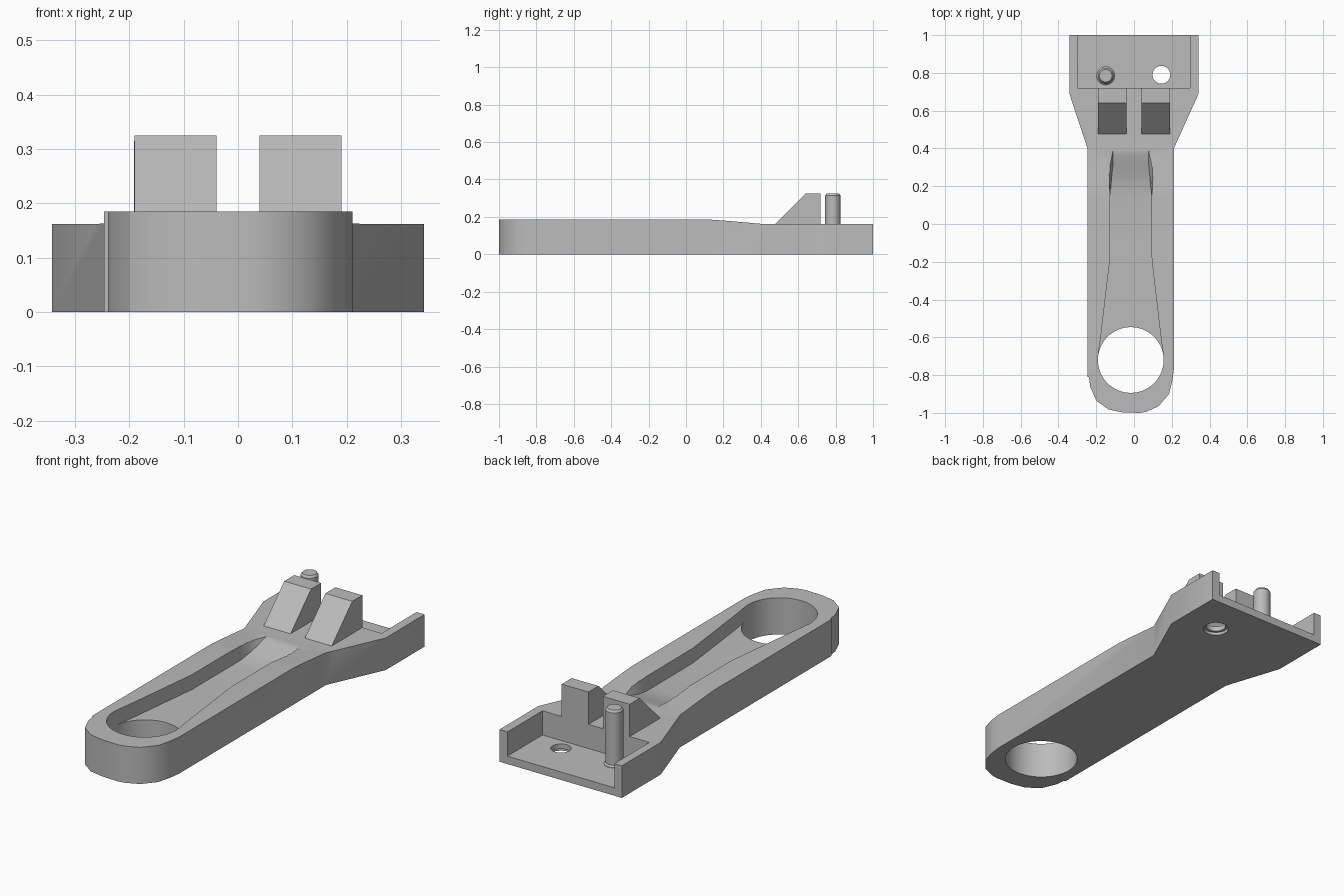
import bpy, bmesh, math
from mathutils import Vector

old = bpy.data.objects.get("Cube")
if old:
    bpy.data.objects.remove(old)

grey = bpy.data.materials.new("plain grey")
grey.use_nodes = True
colour = (0.5, 0.5, 0.5, 1)
grey.diffuse_color = colour
grey.node_tree.nodes["Principled BSDF"].inputs["Base Color"].default_value = colour


def loft(name, rings):
    """Closed solid through rings that have equal point counts."""
    bm = bmesh.new()
    loops = [[bm.verts.new(p) for p in ring] for ring in rings]
    n = len(loops[0])
    for a, b in zip(loops, loops[1:]):
        for i in range(n):
            j = (i + 1) % n
            bm.faces.new((a[i], a[j], b[j], b[i]))
    bm.faces.new(loops[0])
    bm.faces.new(loops[-1])
    bmesh.ops.recalc_face_normals(bm, faces=bm.faces)
    mesh = bpy.data.meshes.new(name)
    bm.to_mesh(mesh)
    bm.free()
    mesh.materials.append(grey)
    obj = bpy.data.objects.new(name, mesh)
    bpy.context.collection.objects.link(obj)
    return obj


def plate(name, outline, z0, z1):
    return loft(name, [[(x, y, z) for x, y in outline] for z in (z0, z1)])


def side_prism(name, profile, x0, x1):
    return loft(name, [[(x, y, z) for y, z in profile] for x in (x0, x1)])


def turned(name, x, y, profile, sides=48):
    """Round part from (radius, height) pairs."""
    angles = [math.tau * i / sides for i in range(sides)]
    return loft(name, [[(x + r * math.cos(a), y + r * math.sin(a), z) for a in angles]
                       for r, z in profile])


def combine(target, tool, operation):
    mod = target.modifiers.new(operation.lower(), 'BOOLEAN')
    mod.operation = operation
    mod.solver = 'EXACT'
    mod.object = tool
    bpy.context.view_layer.objects.active = target
    bpy.ops.object.modifier_apply(modifier=mod.name)
    bpy.data.objects.remove(tool)


# Arm: rounded nose, long parallel sides, flared rear
outline = [(0.342, 1), (-0.342, 1), (-0.342, 0.69), (-0.246, 0.40), (-0.246, -0.81),
           (-0.238, -0.81), (-0.232, -0.86), (-0.2, -0.935), (-0.135, -0.982),
           (-0.062, -0.997), (0.03, -1), (0.065, -0.994), (0.13, -0.965),
           (0.185, -0.9), (0.203, -0.83), (0.211, -0.77), (0.211, 0.40), (0.342, 0.69)]
body = plate("arm", outline, 0, 0.185)

# Gentle step down to the rear deck
step = [(0.1, 0.187), (0.15, 0.184), (0.22, 0.179), (0.4, 0.163), (0.45, 0.162),
        (1.1, 0.162), (1.1, 0.3), (0.1, 0.3)]
combine(body, side_prism("step_cutter", step, -0.5, 0.5), 'DIFFERENCE')

# Tapered channel, ramping up at its rear end: y, top half width, floor half width, floor z
sections = [(-0.72, 0.16, 0.16, 0.11), (-0.69, 0.172, 0.172, 0.11),
            (-0.6, 0.159, 0.159, 0.11), (-0.19, 0.111, 0.111, 0.11),
            (0.14, 0.11, 0.11, 0.11), (0.2, 0.116, 0.105, 0.115),
            (0.26, 0.122, 0.1, 0.128), (0.31, 0.126, 0.095, 0.143),
            (0.36, 0.12, 0.095, 0.158), (0.42, 0.11, 0.095, 0.172)]
mid = -0.017
rings = [[(mid - t, y, 0.2), (mid - f, y, z), (mid + f, y, z), (mid + t, y, 0.2)]
         for y, t, f, z in sections]
combine(body, loft("channel_cutter", rings), 'DIFFERENCE')

# Large nose bore
combine(body, turned("bore_cutter", mid, -0.72, [(0.174, -0.1), (0.174, 0.4)], 64), 'DIFFERENCE')

# Open-backed rear pocket
pocket = [(-0.3, 0.72), (0.297, 0.72), (0.297, 1.1), (-0.3, 1.1)]
combine(body, plate("pocket_cutter", pocket, 0.04, 0.5), 'DIFFERENCE')

# Small through hole, wider on the underside
hole = [(0.06, -0.02), (0.06, 0.015), (0.047, 0.015), (0.047, 0.1)]
combine(body, turned("hole_cutter", 0.145, 0.79, hole), 'DIFFERENCE')

# Two wedge-backed prongs
prong = [(0.476, 0.162), (0.64, 0.325), (0.72, 0.325), (0.72, 0.1), (0.476, 0.1)]
for x0, x1 in ((-0.19, -0.04), (0.04, 0.19)):
    combine(body, side_prism("prong", prong, x0, x1), 'UNION')

# Locating pin with flared foot and chamfered tip
pin = turned("locating_pin", -0.15, 0.785,
             [(0.048, 0.035), (0.048, 0.042), (0.041, 0.05), (0.041, 0.314), (0.033, 0.325)])

for obj in (body, pin):
    bpy.ops.object.select_all(action='DESELECT')
    obj.select_set(True)
    bpy.context.view_layer.objects.active = obj
    bpy.ops.object.shade_smooth_by_angle(angle=math.radians(30))
